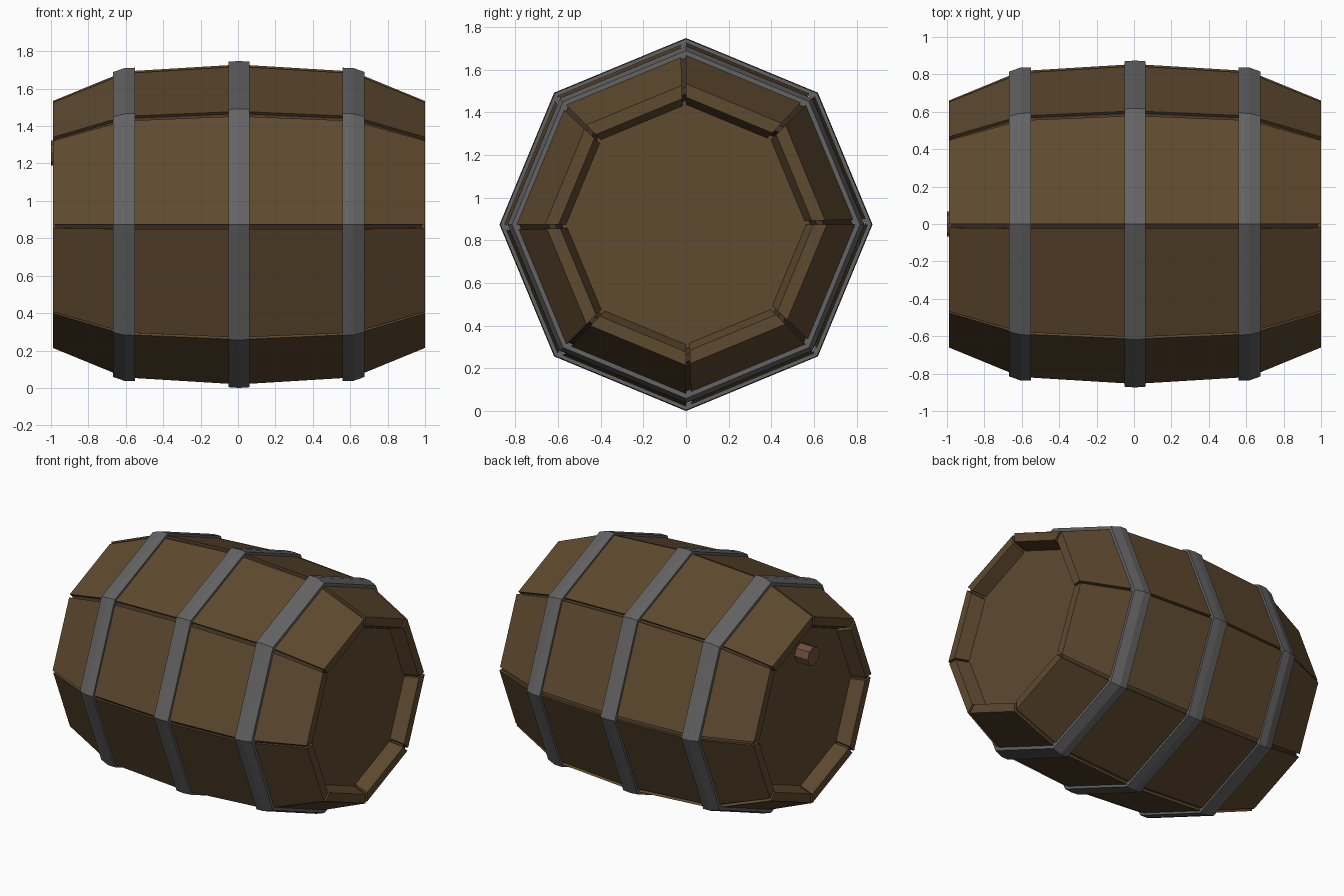
import bpy, bmesh
from math import cos, sin, pi
from mathutils import Vector

if "Cube" in bpy.data.objects:
    bpy.data.objects.remove(bpy.data.objects["Cube"])

CX, CZ, SIDES = 0.005, 0.874, 8   # barrel lies along x


def material(name, rgb):
    m = bpy.data.materials.new(name)
    m.diffuse_color = (*rgb, 1)
    m.use_nodes = True
    m.node_tree.nodes["Principled BSDF"].inputs["Base Color"].default_value = m.diffuse_color
    return m


WOOD = material("wood", (0.114, 0.067, 0.028))
SEAM = material("dark_wood", (0.06, 0.036, 0.019))
IRON = material("iron", (0.125, 0.125, 0.125))
PLUG = material("plug_wood", (0.16, 0.08, 0.05))


def spoke(k):
    a = 2 * pi * k / SIDES
    return Vector((0, cos(a), sin(a)))


def make(name, bm, mat):
    bmesh.ops.recalc_face_normals(bm, faces=bm.faces)
    me = bpy.data.meshes.new(name)
    bm.to_mesh(me)
    bm.free()
    me.materials.append(mat)
    ob = bpy.data.objects.new(name, me)
    bpy.context.collection.objects.link(ob)
    return ob


def section(bm, profile, direction, cz):
    return [bm.verts.new(Vector((x, 0, cz)) + direction * r) for x, r in profile]


def loft(bm, a, b):
    n = len(a)
    for i in range(n):
        j = (i + 1) % n
        bm.faces.new((a[i], a[j], b[j], b[i]))


def ring(name, profile, mat):
    """Closed (x, r) profile swept round the octagon."""
    bm = bmesh.new()
    rows = [section(bm, profile, spoke(k), CZ) for k in range(SIDES)]
    for k in range(SIDES):
        loft(bm, rows[k], rows[(k + 1) % SIDES])
    make(name, bm, mat)


def disc(name, x0, x1, r, cz, mat):
    """Octagonal plug along x."""
    bm = bmesh.new()
    ends = [[bm.verts.new(Vector((x, 0, cz)) + spoke(k) * r) for k in range(SIDES)]
            for x in (x0, x1)]
    loft(bm, *ends)
    for e in ends:
        bm.faces.new(e)
    make(name, bm, mat)


def symmetric(half):
    """Mirror a right-hand half profile to the left and centre it on the barrel."""
    return ([(CX + x, r) for x, r in half] +
            [(CX - x, r) for x, r in reversed(half) if x > 0])


# Staves: one flat board per side, leaving a narrow seam after each corner
board = symmetric([(0, 0.855), (0.61, 0.818), (0.995, 0.66), (0.995, 0.597), (0.90, 0.562)])
for k in range(SIDES):
    bm = bmesh.new()
    a = section(bm, board, spoke(k).lerp(spoke(k + 1), 0.042), CZ)
    b = section(bm, board, spoke(k + 1), CZ)
    loft(bm, a, b)
    bm.faces.new(a)
    bm.faces.new(b)
    make(f"stave_{k + 1}", bm, WOOD)

# Seam floor: slightly smaller shell seen between the boards
ring("seam_shell", symmetric([(0, 0.838), (0.61, 0.80), (0.98, 0.645), (0.98, 0.612), (0.89, 0.577)]), SEAM)

# Recessed lids
for name, s in (("right_lid", 1), ("left_lid", -1)):
    disc(name, CX + s * 0.87, CX + s * 0.902, 0.585, CZ, WOOD)

# Hoops
ring("middle_hoop", [(CX + x, r) for x, r in
     ((-0.056, 0.84), (-0.056, 0.870), (0, 0.874), (0.056, 0.870), (0.056, 0.84))], IRON)
for name, s in (("right_hoop", 1), ("left_hoop", -1)):
    ring(name, [(CX + s * x, r) for x, r in
         ((0.555, 0.81), (0.555, 0.838), (0.61, 0.837), (0.672, 0.815), (0.672, 0.78))], IRON)

# Bung on the left lid
disc("bung", -1.0, -0.88, 0.067, 1.255, PLUG)
